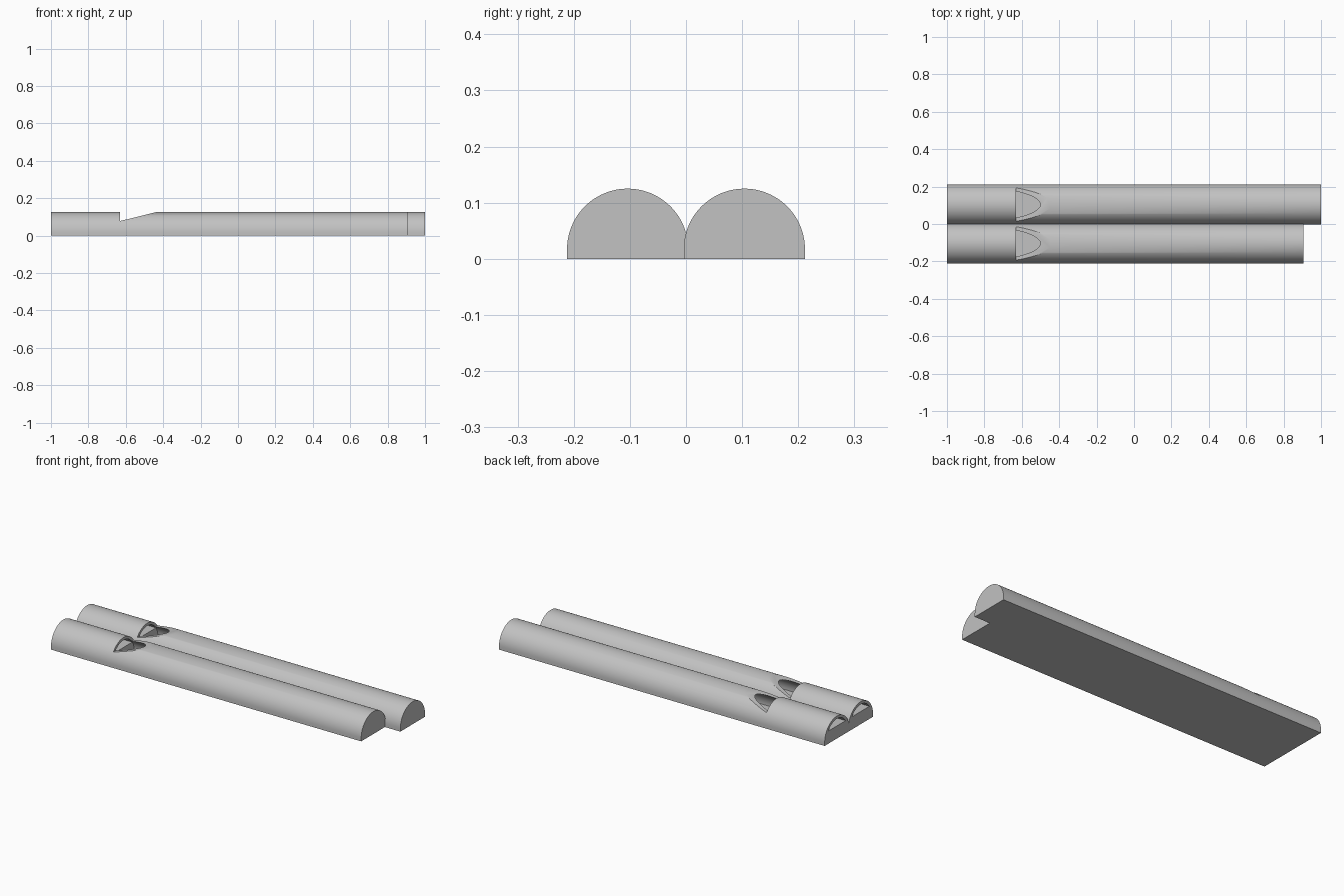
import bpy, bmesh, math

if "Cube" in bpy.data.objects:
    bpy.data.objects.remove(bpy.data.objects["Cube"])

R, WALL, CZ, PY = 0.108, 0.015, 0.017, 0.104   # pipe radius, wall, arch centre height, pipe offset
MOUTH, FLOOR = -0.63, 0.07                     # window position, windway floor height

grey = bpy.data.materials.new("light_grey")
grey.diffuse_color = (0.54, 0.54, 0.54, 1)
grey.use_nodes = True
grey.node_tree.nodes["Principled BSDF"].inputs["Base Color"].default_value = grey.diffuse_color


def prism(name, profile, to_3d, a, b):
    """Extrude a closed 2D profile between a and b."""
    bm = bmesh.new()
    lo = [bm.verts.new(to_3d(p, a)) for p in profile]
    hi = [bm.verts.new(to_3d(p, b)) for p in profile]
    bm.faces.new(lo)
    bm.faces.new(hi[::-1])
    n = len(profile)
    for i in range(n):
        j = (i + 1) % n
        bm.faces.new((lo[j], lo[i], hi[i], hi[j]))
    bmesh.ops.recalc_face_normals(bm, faces=bm.faces)
    me = bpy.data.meshes.new(name)
    bm.to_mesh(me)
    bm.free()
    me.materials.append(grey)
    ob = bpy.data.objects.new(name, me)
    bpy.context.collection.objects.link(ob)
    return ob


def arch(name, cy, r, bottom, x0, x1):
    """Arched bar along x with a flat bottom."""
    start = math.asin(max(0, (bottom - CZ) / r))
    pts = []
    for i in range(49):
        t = start + (math.pi - 2 * start) * i / 48
        pts.append((cy + r * math.cos(t), CZ + r * math.sin(t)))
    if bottom < CZ:
        pts = [(cy + r, bottom)] + pts + [(cy - r, bottom)]
    return prism(name, pts, lambda p, x: (x, p[0], p[1]), x0, x1)


def boolean(ob, tool, operation):
    mod = ob.modifiers.new(operation.lower(), 'BOOLEAN')
    mod.operation, mod.solver, mod.object = operation, 'EXACT', tool
    bpy.context.view_layer.objects.active = ob
    bpy.ops.object.modifier_apply(modifier=mod.name)
    bpy.data.objects.remove(tool)


# Two joined pipes, the back one longer
body = arch("double_whistle_body", PY, R, 0, -1, 1)
boolean(body, arch("front_pipe", -PY, R, 0, -1, 0.905), 'UNION')

for cy, end in ((PY, 1), (-PY, 0.905)):
    # Air chamber, closed at the far end
    boolean(body, arch("chamber", cy, R - WALL, WALL, MOUTH, end - WALL), 'DIFFERENCE')
    # Windway above the mouthpiece block
    boolean(body, arch("windway", cy, R - WALL, FLOOR, -1.1, MOUTH + 0.02), 'DIFFERENCE')

# Sloped window cut across both pipes
wedge = [(MOUTH, 0.078), (-0.44, 0.125), (-0.399, 0.135), (MOUTH, 0.135)]
boolean(body, prism("window", wedge, lambda p, y: (p[0], y, p[1]), -0.3, 0.3), 'DIFFERENCE')

# Smooth arches with crisp edges
bpy.ops.object.select_all(action='DESELECT')
body.select_set(True)
bpy.context.view_layer.objects.active = body
bpy.ops.object.shade_smooth_by_angle(angle=math.radians(30))
